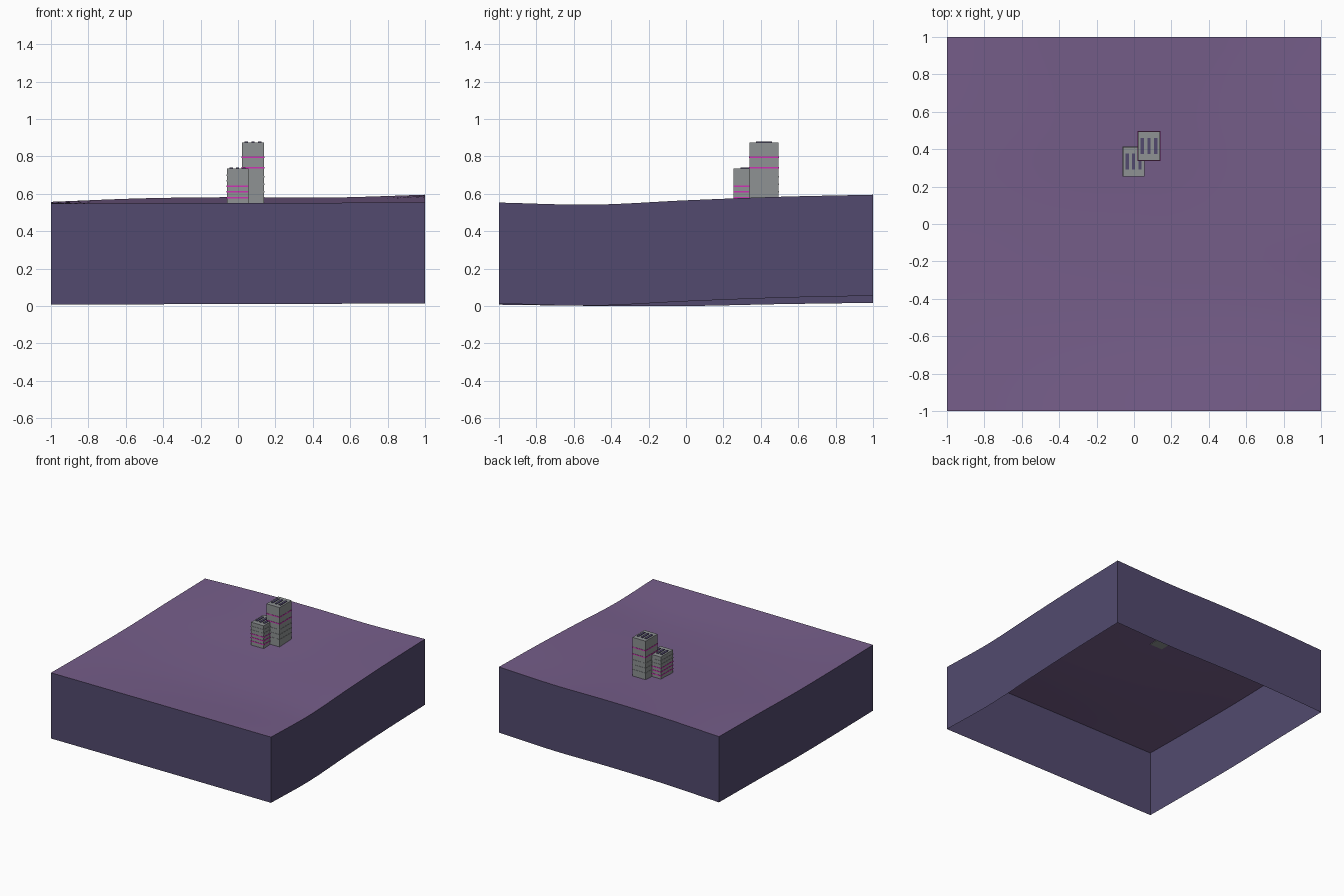
import bpy
import bmesh

cube = bpy.data.objects.get("Cube")
if cube:
    bpy.data.objects.remove(cube, do_unlink=True)


def material(name, rgb):
    """Flat material from an sRGB colour."""
    lin = [((c / 255 + 0.055) / 1.055) ** 2.4 for c in rgb] + [1]
    m = bpy.data.materials.new(name)
    m.diffuse_color = lin
    m.use_nodes = True
    bsdf = m.node_tree.nodes["Principled BSDF"]
    bsdf.inputs["Base Color"].default_value = lin
    bsdf.inputs["Roughness"].default_value = 0.9
    return m


PURPLE = material("ground_purple", (118, 94, 138))
INDIGO = material("wall_indigo", (82, 74, 110))
GREY = material("concrete_grey", (142, 146, 147))
MAGENTA = material("magenta", (205, 50, 180))


def make_object(name, bm, mats):
    mesh = bpy.data.meshes.new(name)
    bm.to_mesh(mesh)
    bm.free()
    for m in mats:
        mesh.materials.append(m)
    obj = bpy.data.objects.new(name, mesh)
    bpy.context.collection.objects.link(obj)
    return obj


def box(name, lo, hi, mat):
    bm = bmesh.new()
    bmesh.ops.create_cube(bm, size=1)
    for v in bm.verts:
        v.co = [l + (c + 0.5) * (h - l) for c, l, h in zip(v.co, lo, hi)]
    return make_object(name, bm, [mat])


# Edge height profiles, evenly spaced from -1 to 1
EAST = (0.553, 0.542, 0.565, 0.584, 0.595)
WEST = (0.547, 0.541, 0.540, 0.550, 0.557)
SOUTH = (0.547, 0.549, 0.551, 0.552, 0.553)
NORTH = (0.557, 0.576, 0.582, 0.580, 0.595)
DEPTH = 0.54


def smooth_profile(p, t):
    """Catmull-Rom interpolation of a profile at t in -1..1."""
    u = (t + 1) / 2 * (len(p) - 1)
    i = min(int(u), len(p) - 2)
    f = u - i
    b, c = p[i], p[i + 1]
    a = p[i - 1] if i else 2 * b - c
    d = p[i + 2] if i + 2 < len(p) else 2 * c - b
    return b + f / 2 * (c - a + f * (2 * a - 5 * b + 4 * c - d + f * (3 * (b - c) + d - a)))


def ground_height(x, y):
    """Surface spanning the four edge profiles, with a shallow central dip."""
    s, t = (x + 1) / 2, (y + 1) / 2
    across = (1 - s) * smooth_profile(WEST, y) + s * smooth_profile(EAST, y)
    along = (1 - t) * smooth_profile(SOUTH, x) + t * smooth_profile(NORTH, x)
    corners = ((1 - t) * ((1 - s) * SOUTH[0] + s * SOUTH[-1])
               + t * ((1 - s) * NORTH[0] + s * NORTH[-1]))
    return across + along - corners - 0.018 * (1 - x * x) * (1 - y * y)


# Rolling ground with side walls, open underneath
bm = bmesh.new()
bmesh.ops.create_grid(bm, x_segments=32, y_segments=32, size=1)
for v in bm.verts:
    v.co.z = ground_height(v.co.x, v.co.y)
for f in bm.faces:
    f.smooth = True
rim = [e for e in bm.edges if e.is_boundary]
walls = bmesh.ops.extrude_edge_only(bm, edges=rim)["geom"]
for g in walls:
    if isinstance(g, bmesh.types.BMVert):
        g.co.z -= DEPTH
    elif isinstance(g, bmesh.types.BMFace):
        g.material_index = 1
        g.smooth = False
for e in rim:
    e.smooth = False
bmesh.ops.recalc_face_normals(bm, faces=bm.faces)
if max(bm.faces, key=lambda f: f.calc_center_median().z).normal.z < 0:
    bmesh.ops.reverse_faces(bm, faces=bm.faces)
make_object("ground_block", bm, [PURPLE, INDIGO])


def tower(name, x0, x1, y0, y1, top, bands, ledges):
    """Concrete tower with wraparound bands and three roof vents."""
    box(name + "_body", (x0, y0, 0.545), (x1, y1, top), GREY)
    for kind, heights, mat in (("band", bands, MAGENTA), ("ledge", ledges, GREY)):
        for i, z in enumerate(heights):
            g = 0.002
            box(f"{name}_{kind}_{i + 1}", (x0 - g, y0 - g, z - 0.004),
                (x1 + g, y1 + g, z + 0.004), mat)
    cx, cy = (x0 + x1) / 2, (y0 + y1) / 2
    for i in (-1, 0, 1):
        x = cx + i * 0.3 * (x1 - x0)
        box(f"{name}_roof_vent_{i + 2}", (x - 0.009, cy - 0.042, top - 0.01),
            (x + 0.009, cy + 0.042, top + 0.005), INDIGO)


tower("short_tower", -0.06, 0.055, 0.255, 0.413, 0.735,
      (0.58, 0.61, 0.64), (0.67, 0.70))
tower("tall_tower", 0.021, 0.14, 0.34, 0.495, 0.875,
      (0.74, 0.795), (0.61, 0.65, 0.69))
